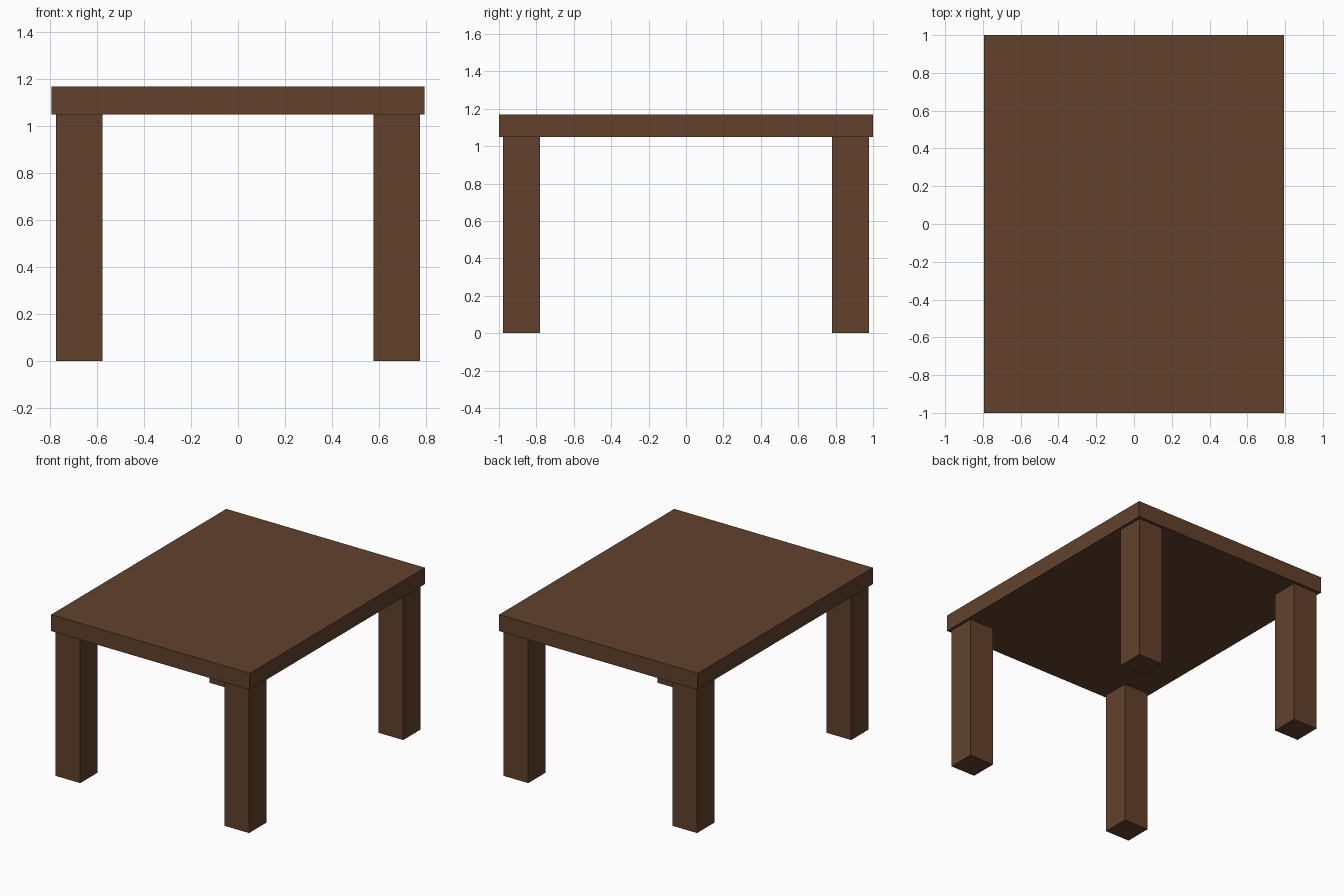
import bpy

if "Cube" in bpy.data.objects:
    bpy.data.objects.remove(bpy.data.objects["Cube"])

wood = bpy.data.materials.new("dark_brown_wood")
wood.diffuse_color = (0.122, 0.053, 0.026, 1.0)
wood.use_nodes = True
wood.node_tree.nodes["Principled BSDF"].inputs["Base Color"].default_value = wood.diffuse_color


def box(name, center, size):
    bpy.ops.mesh.primitive_cube_add(size=1, location=center)
    obj = bpy.context.object
    obj.name = name
    obj.scale = size
    bpy.ops.object.transform_apply(location=False, rotation=False, scale=True)
    obj.data.materials.append(wood)
    return obj


TOP_Z, UNDER_Z = 1.168, 1.049
LEG = 0.197

# table top slab
box("table_top", (0, 0, (TOP_Z + UNDER_Z) / 2), (1.588, 2.0, TOP_Z - UNDER_Z))

# four square legs, set slightly in from the edges
for sy, end in ((-1, "front"), (1, "back")):
    for sx, side in ((-1, "left"), (1, "right")):
        box(f"{end}_{side}_leg", (sx * 0.675, sy * 0.880, UNDER_Z / 2),
            (LEG, LEG, UNDER_Z))
